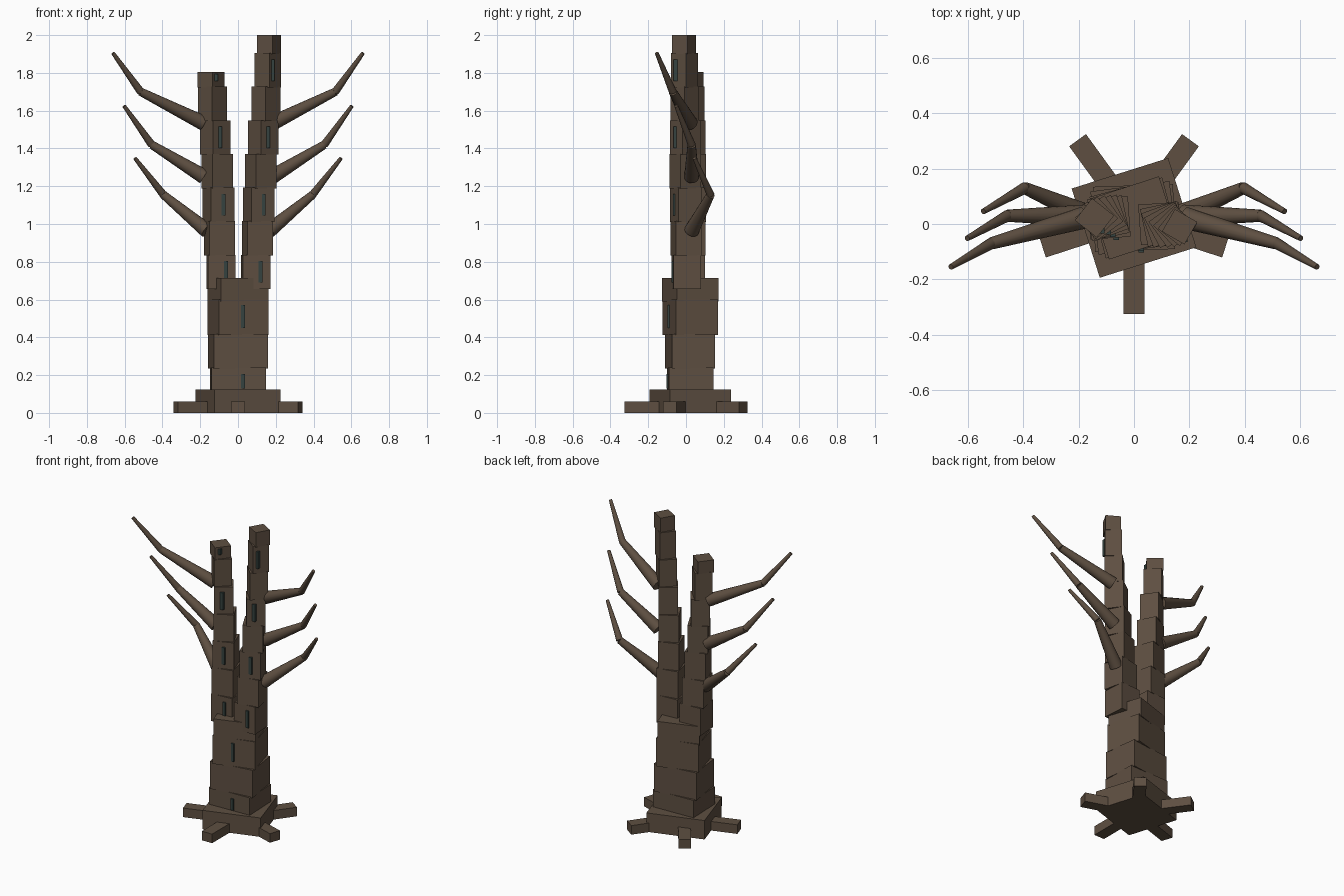
import bpy
from math import radians, sin, cos, pi
from mathutils import Vector

if "Cube" in bpy.data.objects:
    bpy.data.objects.remove(bpy.data.objects["Cube"])


def material(name, rgb):
    m = bpy.data.materials.new(name)
    m.diffuse_color = (*rgb, 1)
    m.use_nodes = True
    m.node_tree.nodes["Principled BSDF"].inputs["Base Color"].default_value = m.diffuse_color
    return m


BARK = material("bark", (0.112, 0.078, 0.053))
GLASS = material("dark_window", (0.035, 0.055, 0.05))
CY = 0.022  # trunk axis in y


def box(name, loc, size, angle=0.0, mat=BARK):
    bpy.ops.mesh.primitive_cube_add(size=1, location=loc, rotation=(0, 0, radians(angle)))
    o = bpy.context.object
    o.name = name
    o.scale = size
    o.data.materials.append(mat)
    return o


def block(name, x, y, z0, z1, w, d, angle):
    return box(name, (x, y, (z0 + z1) / 2), (w, d, z1 - z0), angle)


def window(name, x, y, z0, z1, w, d, angle, dx=0.026):
    # slit set into the front surface of a twisted block
    t = radians(angle)
    front = max((dx * sin(t) - d / 2) / cos(t), -(w / 2 + dx * cos(t)) / sin(t))
    box(name, (x + dx, y + front + 0.004, (z0 + z1) / 2), (0.02, 0.024, z1 - z0), 0, GLASS)


def limb(name, a, b, r1, r2):
    a, b = Vector(a), Vector(b)
    d = b - a
    bpy.ops.mesh.primitive_cone_add(vertices=16, radius1=r1, radius2=r2, depth=d.length,
                                    location=(a + b) / 2)
    o = bpy.context.object
    o.name = name
    o.rotation_euler = d.to_track_quat('Z', 'Y').to_euler()
    o.data.materials.append(BARK)
    bpy.ops.object.shade_smooth_by_angle(angle=radians(40))


# Roots
for i in range(5):
    ang = -90 + 72 * i
    a = radians(ang)
    box(f"root_{i}", (0.222 * cos(a), CY + 0.222 * sin(a), 0.03), (0.25, 0.075, 0.06), ang)

# Base and twisted lower trunk
block("trunk_base", 0, CY, 0, 0.125, 0.366, 0.338, 17.5)
trunk = [(0.06, 0.24, 0.29, 0.235, 2), (0.235, 0.418, 0.288, 0.23, 7.5),
         (0.413, 0.6, 0.272, 0.23, 15), (0.59, 0.715, 0.264, 0.23, 18)]
for i, (z0, z1, w, d, ang) in enumerate(trunk):
    block(f"trunk_block_{i}", 0, CY, z0, z1, w, d, ang)
window("trunk_window_low", 0, CY, 0.13, 0.205, *trunk[0][2:])
window("trunk_window_high", 0, CY, 0.45, 0.57, *trunk[2][2:])

# Two twisting stems
STEP = 0.178
stems = {"right": ([0.093, 0.104, 0.11, 0.12, 0.134, 0.147, 0.157, 0.165], 0.002, -0.01, 2.0),
         "left": ([-0.09, -0.098, -0.103, -0.11, -0.12, -0.135, -0.143], CY, CY, 1.805)}
for side, (xs, y0, y1, top) in stems.items():
    n = len(xs)
    for i, x in enumerate(xs):
        y = y0 + (y1 - y0) * i / (n - 1)
        z0 = 0.655 + STEP * i
        z1 = min(z0 + STEP + 0.004, top) if i < n - 1 else top
        w = 0.146 - 0.0075 * i
        ang = 4 + 8 * i
        block(f"{side}_stem_block_{i}", x, y, z0, z1, w, w, ang)
        if i % 2 == 0:
            window(f"{side}_stem_window_{i}", x, y, z0 + 0.035, min(z0 + 0.148, top - 0.01), w, w, ang)

# Bent branches, mirrored left and right: shoulder, elbow, tip
branches = [((0.165, 0.03, 0.965), (0.395, 0.13, 1.155), (0.545, 0.045, 1.348)),
            ((0.18, 0.03, 1.25), (0.457, 0.03, 1.42), (0.603, -0.052, 1.625)),
            ((0.185, 0.022, 1.535), (0.515, -0.07, 1.70), (0.662, -0.155, 1.905))]
for side, s in (("right", 1), ("left", -1)):
    for i, pts in enumerate(branches):
        a, b, c = [(s * p[0], p[1], p[2]) for p in pts]
        limb(f"{side}_branch_{i}", a, b, 0.04, 0.022)
        limb(f"{side}_twig_{i}", b, c, 0.021, 0.01)
